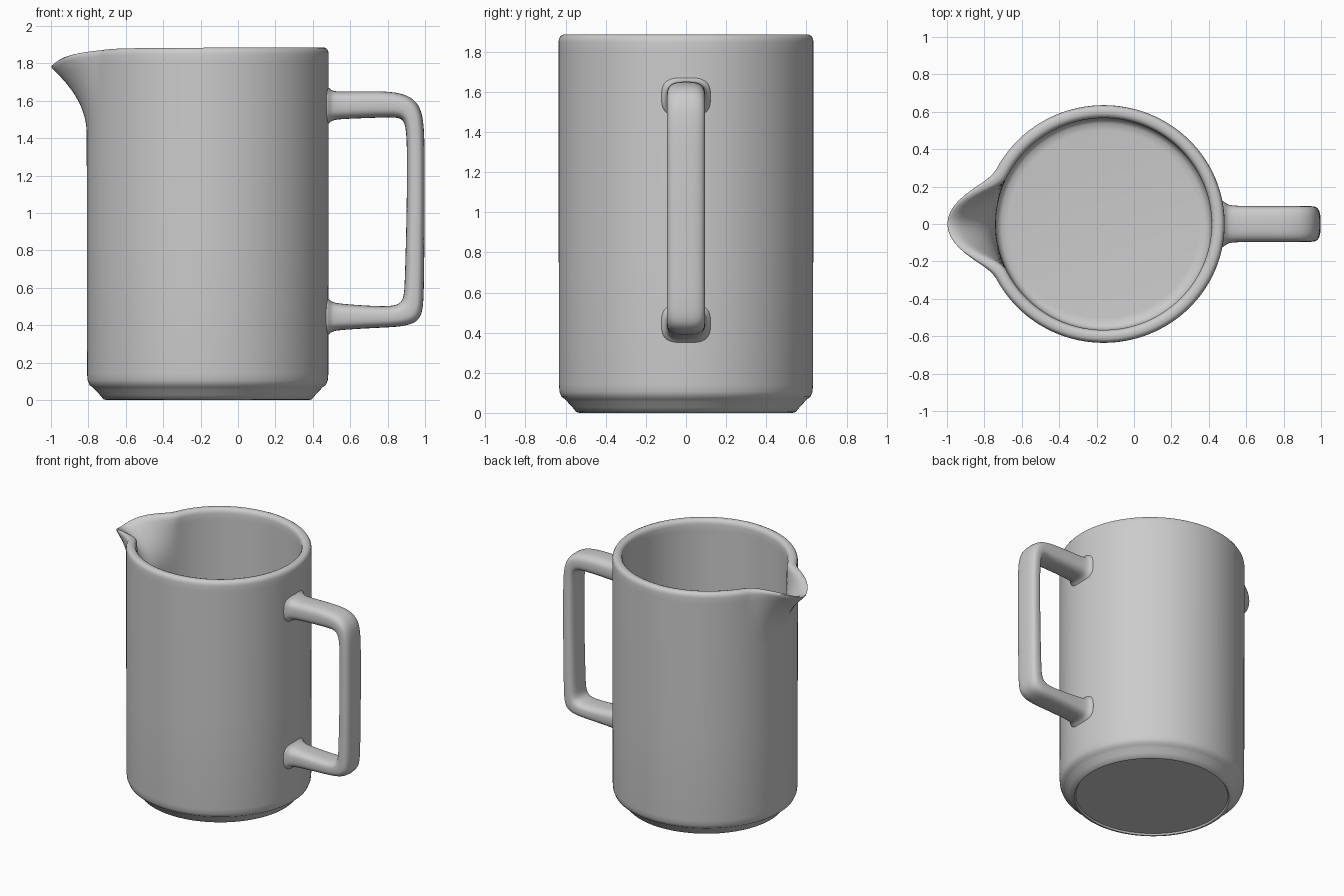
import bpy
import bmesh
import math

cube = bpy.data.objects.get("Cube")
if cube:
    bpy.data.objects.remove(cube, do_unlink=True)

glaze = bpy.data.materials.new("grey_glaze")
glaze.use_nodes = True
GREY = (0.6, 0.6, 0.6, 1)
glaze.diffuse_color = GREY
glaze.node_tree.nodes["Principled BSDF"].inputs["Base Color"].default_value = GREY


def loft(name, rings, angle):
    """Skin a list of equal-sized point rings and cap both ends."""
    bm = bmesh.new()
    loops = [[bm.verts.new(p) for p in ring] for ring in rings]
    n = len(loops[0])
    for a, b in zip(loops, loops[1:]):
        for i in range(n):
            j = (i + 1) % n
            bm.faces.new((a[i], a[j], b[j], b[i]))
    bm.faces.new(loops[0])
    bm.faces.new(loops[-1])
    bmesh.ops.recalc_face_normals(bm, faces=bm.faces)
    mesh = bpy.data.meshes.new(name)
    bm.to_mesh(mesh)
    bm.free()
    obj = bpy.data.objects.new(name, mesh)
    bpy.context.collection.objects.link(obj)
    mesh.materials.append(glaze)
    bpy.ops.object.select_all(action="DESELECT")
    bpy.context.view_layer.objects.active = obj
    obj.select_set(True)
    bpy.ops.object.shade_smooth_by_angle(angle=math.radians(angle))
    return obj


# Jug body: a turned profile whose rim is pulled out into a spout at -x
CENTRE_X, TOP, SPOUT_Z = -0.162, 1.885, 1.42
SEGMENTS = 144


def body_ring(r, z, pull, half_width):
    t = max(0, (z - SPOUT_Z) / (TOP - SPOUT_Z))
    ring = []
    for i in range(SEGMENTS):
        a = 2 * math.pi * i / SEGMENTS
        off = abs(math.degrees(a) - 180)              # angle away from the spout
        bulge = math.cos(math.radians(90 * off / half_width)) ** 2 if off < half_width else 0
        rr = r + pull * bulge * t ** 2.1
        drop = 0.095 / (1 + (off / 10.5) ** 2) * t if off < 90 else 0
        ring.append((CENTRE_X + 1.003 * rr * math.cos(a), 0.985 * rr * math.sin(a), z - drop))
    return ring


spout_steps = [SPOUT_Z + 0.043 * i for i in range(11)]
outer = [(0.53, 0.012), (0.538, 0.0), (0.555, 0.004), (0.575, 0.028), (0.60, 0.055),
         (0.612, 0.068), (0.63, 0.08), (0.64, 0.105), (0.643, 0.14), (0.644, 0.8)]
outer += [(0.645, z) for z in spout_steps] + [(0.642, 1.866), (0.634, 1.879), (0.622, 1.885)]
inner = [(0.602, 1.885), (0.588, 1.88), (0.579, 1.868)]
inner += [(0.575, z) for z in reversed(spout_steps)]
inner += [(0.575, 0.8), (0.574, 0.15), (0.566, 0.12), (0.545, 0.104), (0.51, 0.10)]
rings = [body_ring(r, z, 0.205, 28) for r, z in outer]
rings += [body_ring(r, z, 0.222, 26) for r, z in inner]
loft("jug_body", rings, 50)

# Handle: outer edge, inner edge (x, z) and half width at each station
STATIONS = [
    ((0.450, 1.700), (0.450, 1.450), 0.140),
    ((0.485, 1.672), (0.485, 1.478), 0.118),
    ((0.500, 1.655), (0.500, 1.494), 0.104),
    ((0.540, 1.648), (0.540, 1.502), 0.097),
    ((0.700, 1.653), (0.700, 1.508), 0.096),
    ((0.820, 1.650), (0.820, 1.512), 0.096),
    ((0.910, 1.632), (0.868, 1.508), 0.096),
    ((0.970, 1.580), (0.890, 1.485), 0.096),
    ((0.992, 1.500), (0.898, 1.440), 0.096),
    ((0.999, 1.370), (0.904, 1.350), 0.095),
    ((0.999, 1.000), (0.902, 1.000), 0.095),
    ((0.995, 0.650), (0.892, 0.650), 0.095),
    ((0.992, 0.500), (0.888, 0.565), 0.096),
    ((0.975, 0.430), (0.876, 0.525), 0.096),
    ((0.910, 0.396), (0.840, 0.505), 0.096),
    ((0.800, 0.388), (0.780, 0.502), 0.096),
    ((0.700, 0.384), (0.690, 0.505), 0.096),
    ((0.540, 0.374), (0.540, 0.516), 0.097),
    ((0.500, 0.366), (0.500, 0.525), 0.104),
    ((0.485, 0.350), (0.485, 0.542), 0.118),
    ((0.450, 0.322), (0.450, 0.570), 0.140),
]


def rounded(v):
    return math.copysign(abs(v) ** 0.7, v)


sections = []
for (ox, oz), (ix, iz), w in STATIONS:
    ring = []
    for i in range(24):
        a = 2 * math.pi * i / 24
        u, v = rounded(math.cos(a)) / 2, rounded(math.sin(a))
        ring.append(((ox + ix) / 2 + (ox - ix) * u, w * v, (oz + iz) / 2 + (oz - iz) * u))
    sections.append(ring)
handle = loft("handle", sections, 60)
smooth = handle.modifiers.new("smooth", "SUBSURF")
smooth.levels = smooth.render_levels = 2
